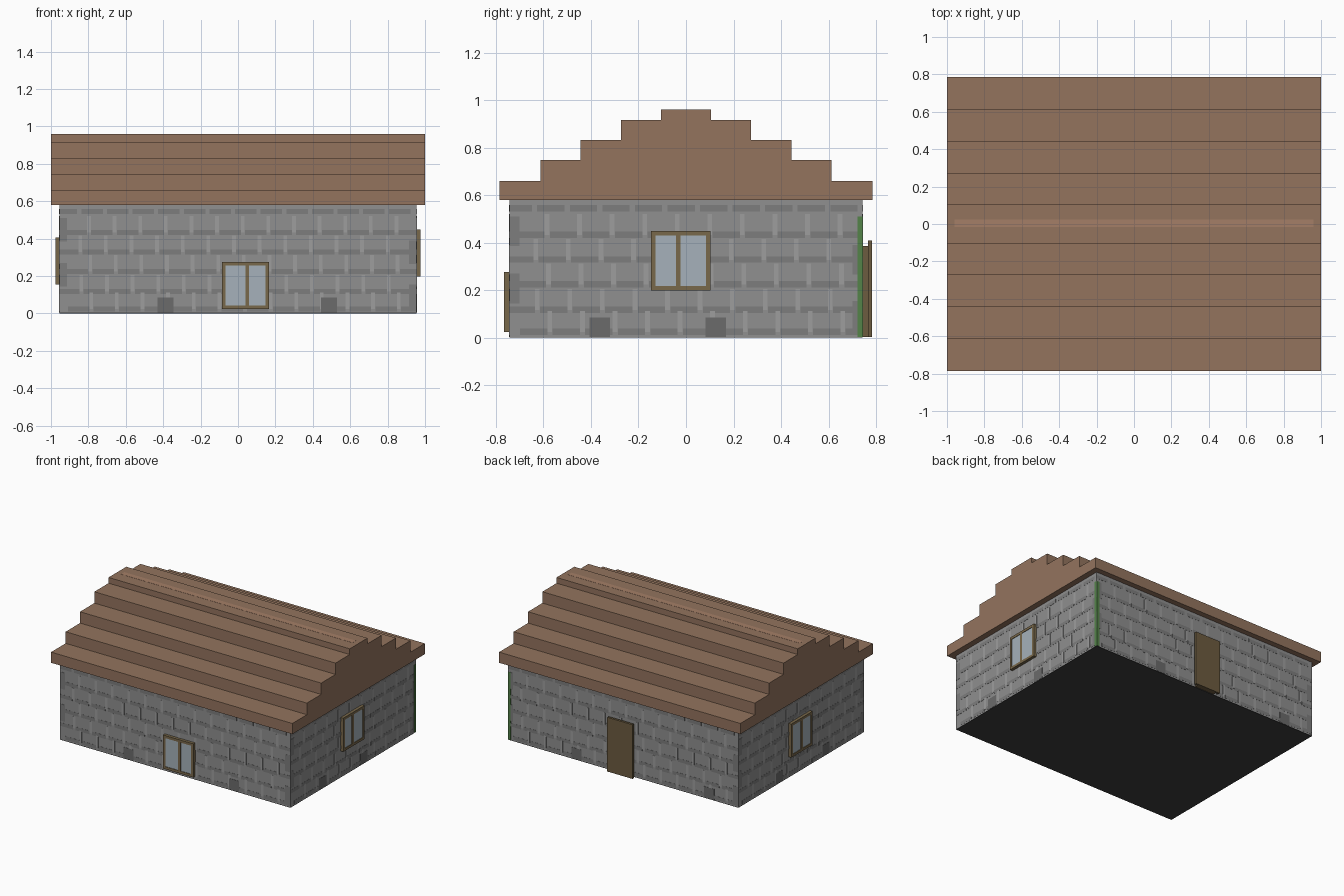
import bpy, bmesh, math
from mathutils import Matrix, Vector

if "Cube" in bpy.data.objects:
    bpy.data.objects.remove(bpy.data.objects["Cube"])

WX, WY, H = 0.955, 0.743, 0.58          # wall half sizes and height


def material(name, r, g, b):
    m = bpy.data.materials.new(name)
    m.diffuse_color = [(c / 255) ** 2.2 for c in (r, g, b)] + [1]
    m.use_nodes = True
    m.node_tree.nodes["Principled BSDF"].inputs["Base Color"].default_value = m.diffuse_color
    return m


STONE = material("stone", 142, 142, 142)
DARK = material("dark_stone", 124, 124, 124)
PATCH = material("patch_stone", 106, 106, 106)
LIGHT = material("light_mortar", 156, 156, 156)
MOSS = material("moss", 84, 130, 74)
FLOOR = material("floor", 64, 64, 64)
ROOF = material("roof_tiles", 146, 115, 94)
RIDGE = material("ridge", 163, 126, 103)
WOOD = material("wood", 120, 104, 76)
DOOR = material("door_wood", 108, 92, 66)
GLASS = material("glass", 164, 176, 185)


def make(name, boxes, mat, turn=0):
    """One object from boxes ((x0, x1), (y0, y1), (z0, z1)), turned in quarter circles."""
    bm = bmesh.new()
    for b in boxes:
        size = [hi - lo for lo, hi in b]
        mid = Vector([(hi + lo) / 2 for lo, hi in b])
        bmesh.ops.create_cube(bm, size=1, matrix=Matrix.Translation(mid) @ Matrix.Diagonal((*size, 1)))
    bm.transform(Matrix.Rotation(turn * math.pi / 2, 4, 'Z'))
    me = bpy.data.meshes.new(name)
    bm.to_mesh(me)
    bm.free()
    me.materials.append(mat)
    ob = bpy.data.objects.new(name, me)
    bpy.context.collection.objects.link(ob)
    return ob


# Floor and walls
make("floor", [((-WX, WX), (-WY, WY), (0, 0.004))], FLOOR)
make("walls", [((-WX, WX), (-WY, WY), (0.004, H))], STONE)

# Stepped gable roof: one stair profile extruded along x
steps = [(0.785, 0.58, 0.66), (0.613, 0.66, 0.747), (0.443, 0.747, 0.832),
         (0.273, 0.832, 0.917), (0.105, 0.917, 0.96)]
right_side = [(y, z) for y, lo, hi in steps for z in (lo, hi)]
profile = right_side + [(-y, z) for y, z in reversed(right_side)]
bm = bmesh.new()
face = bm.faces.new([bm.verts.new((-1, y, z)) for y, z in profile])
ext = bmesh.ops.extrude_face_region(bm, geom=[face])
bmesh.ops.translate(bm, vec=(2, 0, 0), verts=[g for g in ext["geom"] if isinstance(g, bmesh.types.BMVert)])
bmesh.ops.recalc_face_normals(bm, faces=bm.faces)
mesh = bpy.data.meshes.new("roof")
bm.to_mesh(mesh)
bm.free()
mesh.materials.append(ROOF)
bpy.context.collection.objects.link(bpy.data.objects.new("roof", mesh))
make("ridge_strip", [((-0.96, 0.96), (-0.015, 0.025), (0.959, 0.961))], RIDGE)


def stonework(side, turn, half, dist, patches):
    """Thin courses, joints and base patches on one wall."""
    def tile(u, w, z0, z1, out):
        return ((max(u, -half), min(u + w, half)), (-dist - out, -dist + 0.001), (z0, z1))
    courses, joints = [], []
    pitch = 0.137
    for row, z in enumerate((0.012, 0.105, 0.212, 0.316, 0.42, 0.532)):
        u = -half + 0.045 - (row * 0.053) % 0.1
        while u < half - 0.03:
            courses.append(tile(u, 0.115, z, z + 0.026, 0.001))
            if row < 5 and -half < u + 0.115 < half - 0.03:
                joints.append(tile(u + 0.115, 0.02, z + 0.012, z + 0.1, 0.0012))
            u += pitch
    make(side + "_stone_courses", courses, DARK, turn)
    make(side + "_stone_joints", joints, LIGHT, turn)
    make(side + "_base_patches", [tile(u, 0.085, 0.004, 0.086, 0.0016) for u in patches], PATCH, turn)
    quoins = [tile(-half, 0.042, z, z + 0.125, 0.0014) for z in (0.145, 0.385)]
    quoins += [tile(half - 0.042, 0.042, z, z + 0.125, 0.0014) for z in (0.03, 0.265)]
    make(side + "_corner_stones", quoins, DARK, turn)


stonework("front", 0, WX, WY, (-0.43, 0.445))
stonework("right", 1, WY, WX, (-0.405, 0.083))
stonework("back", 2, WX, WY, (-0.43, 0.67))
stonework("left", 3, WY, WX, (-0.3, 0.25))

# Moss on the back right corner
make("moss_right", [((WY - 0.022, WY), (-WX - 0.002, -WX), (0.004, 0.51))], MOSS, 1)
make("moss_back", [((-WX, -WX + 0.022), (-WY - 0.002, -WY), (0.004, 0.51))], MOSS, 2)


def window(side, turn, dist, u, z, bar):
    """Framed window with a mullion, standing proud of the wall."""
    r, t = 0.126, 0.019
    y = (-dist - 0.022, -dist)
    frame = [((u - r, u - r + t), y, (z, z + 0.252)), ((u + r - t, u + r), y, (z, z + 0.252)),
             ((u - r + t, u + r - t), y, (z, z + t)), ((u - r + t, u + r - t), y, (z + 0.252 - t, z + 0.252)),
             ((u + bar - 0.01, u + bar + 0.01), y, (z + t, z + 0.252 - t))]
    make(side + "_window_frame", frame, WOOD, turn)
    make(side + "_window_glass", [((u - r + t, u + r - t), (-dist - 0.018, -dist), (z + t, z + 0.252 - t))],
         GLASS, turn)


window("front", 0, WY, 0.04, 0.024, 0.009)
window("right", 1, WX, -0.022, 0.198, -0.011)
window("left", 3, WX, -0.022, 0.154, 0.0)

# Back door: recessed backing and a larger outer leaf
make("door_backing", [((-0.08, 0.08), (-0.766, -WY), (0.004, 0.385))], DOOR, 2)
make("door", [((-0.105, 0.105), (-0.783, -0.766), (0.004, 0.41))], DOOR, 2)
